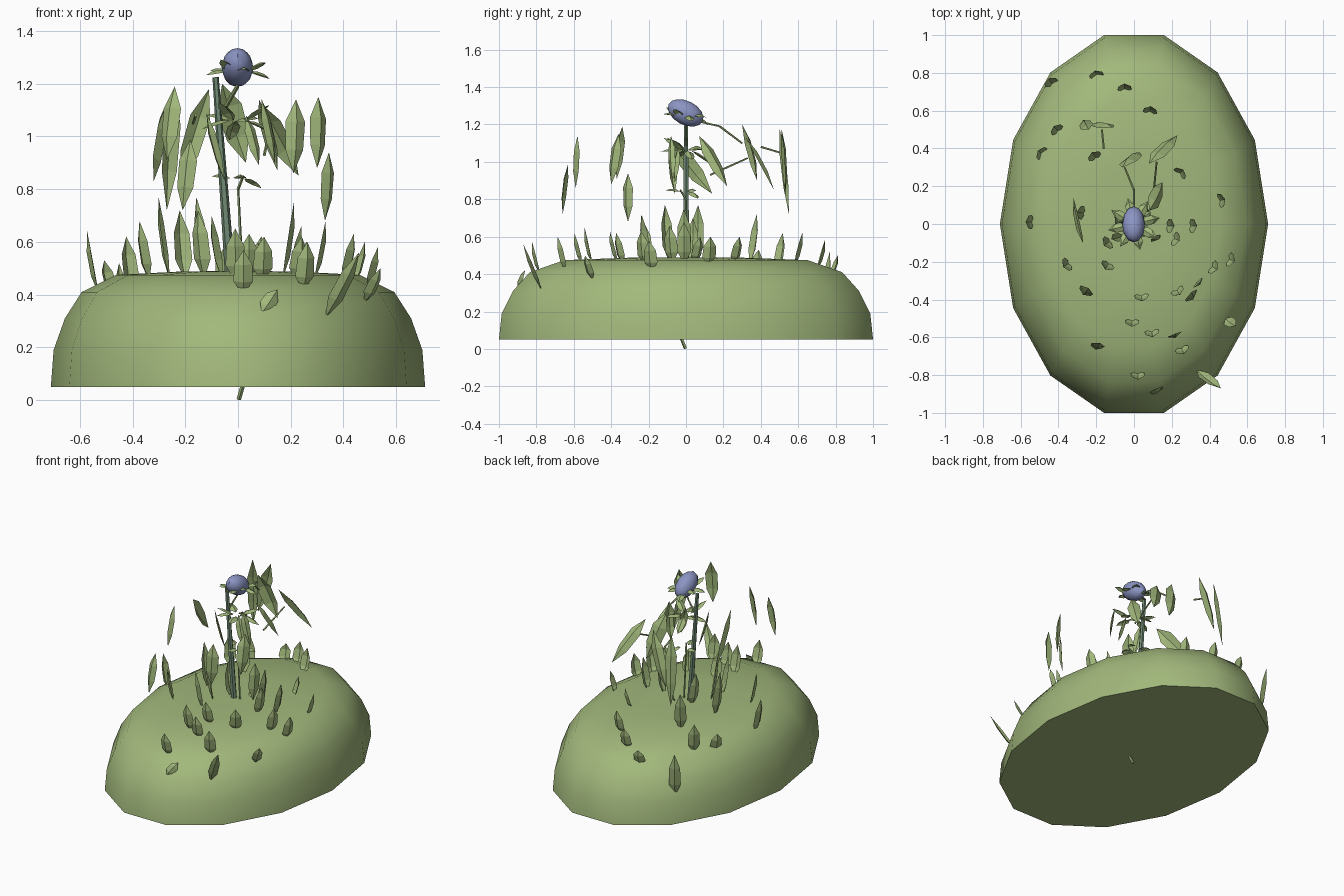
import bpy, bmesh, math
from mathutils import Vector, Matrix

if "Cube" in bpy.data.objects:
    bpy.data.objects.remove(bpy.data.objects["Cube"])


def material(name, rgb):
    m = bpy.data.materials.new(name)
    m.diffuse_color = (*rgb, 1)
    m.use_nodes = True
    m.node_tree.nodes["Principled BSDF"].inputs["Base Color"].default_value = m.diffuse_color
    return m


GREEN = material("leaf green", (0.36, 0.48, 0.20))
STEM = material("stem grey green", (0.16, 0.25, 0.17))
BLUE = material("flower blue", (0.26, 0.30, 0.55))


def finish(bm, name, mat, smooth=False):
    me = bpy.data.meshes.new(name)
    bm.to_mesh(me)
    bm.free()
    ob = bpy.data.objects.new(name, me)
    bpy.context.collection.objects.link(ob)
    me.materials.append(mat)
    if smooth:
        bpy.ops.object.select_all(action='DESELECT')
        ob.select_set(True)
        bpy.context.view_layer.objects.active = ob
        bpy.ops.object.shade_smooth_by_angle(angle=math.radians(45))
    return ob


def add_leaf(bm, base, tip, width, facing=None):
    """Folded, pointed blade; its face looks along 'facing'."""
    a, b = Vector(base), Vector(tip)
    axis = (b - a).normalized()
    out = Vector(facing) if facing else Vector((a.x, a.y, 0))
    side = axis.cross(out).normalized()
    fold = side.cross(axis) * width * 0.22
    low, high = a.lerp(b, 0.3), a.lerp(b, 0.68)
    v = [bm.verts.new(p) for p in (
        a, low + side * width / 2, high + side * width * 0.45, b,
        high - side * width * 0.45, low - side * width / 2,
        low + fold, high + fold)]
    for f in ((0, 1, 6), (1, 2, 7, 6), (2, 3, 7), (0, 6, 5), (6, 7, 4, 5), (7, 3, 4)):
        bm.faces.new([v[i] for i in f])


def add_tube(bm, a, b, r1, r2, sides=6):
    a, b = Vector(a), Vector(b)
    rot = (b - a).to_track_quat('Z', 'Y').to_matrix().to_4x4()
    bmesh.ops.create_cone(bm, cap_ends=True, segments=sides, radius1=r1, radius2=r2,
                          depth=(b - a).length,
                          matrix=Matrix.Translation((a + b) / 2) @ rot)


# Grassy mound: stacked fourteen-sided elliptical rings
PROFILE = [(1, 0.05), (0.985, 0.19), (0.925, 0.31), (0.835, 0.41), (0.65, 0.475), (0.3, 0.488)]
bm = bmesh.new()
rings = []
for s, z in PROFILE:
    rings.append([bm.verts.new((0.71 * s * math.cos(k * math.tau / 14),
                                1.026 * s * math.sin(k * math.tau / 14), z)) for k in range(14)])
for lo, hi in zip(rings, rings[1:]):
    for k in range(14):
        n = (k + 1) % 14
        bm.faces.new((lo[k], lo[n], hi[n], hi[k]))
bm.faces.new(rings[0][::-1])
top = bm.verts.new((0, 0, 0.49))
for k in range(14):
    bm.faces.new((rings[-1][k], rings[-1][(k + 1) % 14], top))
finish(bm, "mound", GREEN, True)


def ground(x, y):
    s = math.hypot(x / 0.71, y / 1.026)
    for (s1, z1), (s0, z0) in zip(PROFILE, PROFILE[1:]):
        if s0 <= s <= s1:
            return z0 + (z1 - z0) * (s - s0) / (s1 - s0)
    return 0.488


# Ground leaves: x, y, tip height
SPROUTS = [
    (-.44, .75, .52), (-.20, .79, .50), (-.05, .72, .58), (.085, .60, .62), (-.41, .50, .62),
    (-.49, .375, .53), (-.21, .36, .72), (.245, .27, .60), (.46, .125, .60), (-.55, .01, .64),
    (-.355, -.215, .68), (-.14, -.10, .77), (-.14, -.22, .72), (-.28, .06, .77),
    (.19, -.01, .75), (.22, -.08, .66), (.31, -.01, .68), (.51, -.19, .58), (.42, -.23, .63),
    (.23, -.355, .62), (.04, -.385, .63), (-.01, -.52, .65), (.095, -.575, .62),
    (.255, -.665, .60), (.02, -.80, .57), (-.08, .03, .70), (.06, .06, .60)]
bm = bmesh.new()
for x, y, h in SPROUTS:
    d = Vector((x, y, 0)).normalized() * 0.022
    add_leaf(bm, (x - d.x, y - d.y, ground(x, y) - 0.03), (x + d.x, y + d.y, h), 0.075)
# Leaves leaning out of the front slope
for a, b in (((.33, -.77, .31), (.46, -.87, .56)), ((.09, -.90, .33), (.15, -.86, .42)),
             ((.48, -.50, .37), (.54, -.54, .50))):
    add_leaf(bm, a, b, 0.06)
finish(bm, "ground_leaves", GREEN)

# Hanging leaves: upper end, lower end, width
HANGING = [
    ((.345, -.31, .94), (.33, -.31, .68), .07), ((-.18, -.63, .99), (-.21, -.66, .72), .07),
    ((.22, -.58, 1.14), (.21, -.59, .86), .08), ((-.24, -.34, 1.19), (-.27, -.37, .91), .08),
    ((.305, -.36, 1.15), (.30, -.40, .88), .08), ((-.27, -.10, 1.13), (-.32, .14, .83), .09),
    ((-.11, .51, 1.18), (-.22, .53, .82), .08), ((-.24, .50, 1.18), (-.27, .55, .72), .07),
    ((-.06, .30, 1.20), (.03, .38, .90), .10), ((.08, .32, 1.13), (.23, .47, .85), .08),
    ((.08, .07, 1.14), (.15, .22, .87), .08), ((.09, -.08, 1.14), (.14, -.07, .90), .05),
    ((-.12, -.08, 1.09), (-.05, -.06, .83), .05), ((.03, -.04, 1.08), (.08, -.06, .89), .05)]
bm = bmesh.new()
for a, b, w in HANGING:
    add_leaf(bm, a, b, w)
finish(bm, "hanging_leaves", GREEN)

# Leaf whorl around the stem and bracts around the flower
bm = bmesh.new()
for count, z, inner, outer, rise in ((8, 1.06, .03, .14, .04), (8, 1.245, .045, .125, .02),
                                     (3, .84, .03, .11, .02)):
    for k in range(count):
        t = (k + 0.3) * math.tau / count
        c, s = math.cos(t), math.sin(t)
        lift = rise * (1 if k % 2 else -1)
        tilt = -0.25 * s * outer
        add_leaf(bm, (inner * c, inner * s, z), (outer * c, outer * s, z + lift + tilt),
                 0.05, (0, 0, 1))
finish(bm, "whorl_and_bracts", GREEN)

# Main stem
bm = bmesh.new()
add_tube(bm, (-.028, 0, .45), (-.085, 0, 1.225), .02, .012)
finish(bm, "main_stem", STEM)

# Side stalks, flower stalk and root
bm = bmesh.new()
for a, b in (((-.07, 0, 1.08), (0, 0, 1.20)), ((0, .05, 1.22), (0, .18, 1.19)),
             ((0, .18, 1.19), (-.05, .30, 1.10)), ((.10, .13, .93), (.12, .33, 1.02)),
             ((-.16, .40, 1.08), (-.17, .50, 1.05)), ((0, 0, .80), (.02, -.03, .85)),
             ((.02, 0, .40), (.0, 0, .80))):
    add_tube(bm, a, b, .006, .005, 5)
add_tube(bm, (0.003, -.003, .003), (.022, -.03, .07), .009, .009, 5)
finish(bm, "stalks_and_root", GREEN)

# Flower head: tilted egg
bm = bmesh.new()
bmesh.ops.create_uvsphere(bm, u_segments=12, v_segments=8, radius=1,
                          matrix=Matrix.Translation((-.002, -.002, 1.262))
                          @ Matrix.Rotation(math.radians(-27), 4, 'X')
                          @ Matrix.Diagonal((.06, .102, .064, 1)))
finish(bm, "flower_head", BLUE, True)
